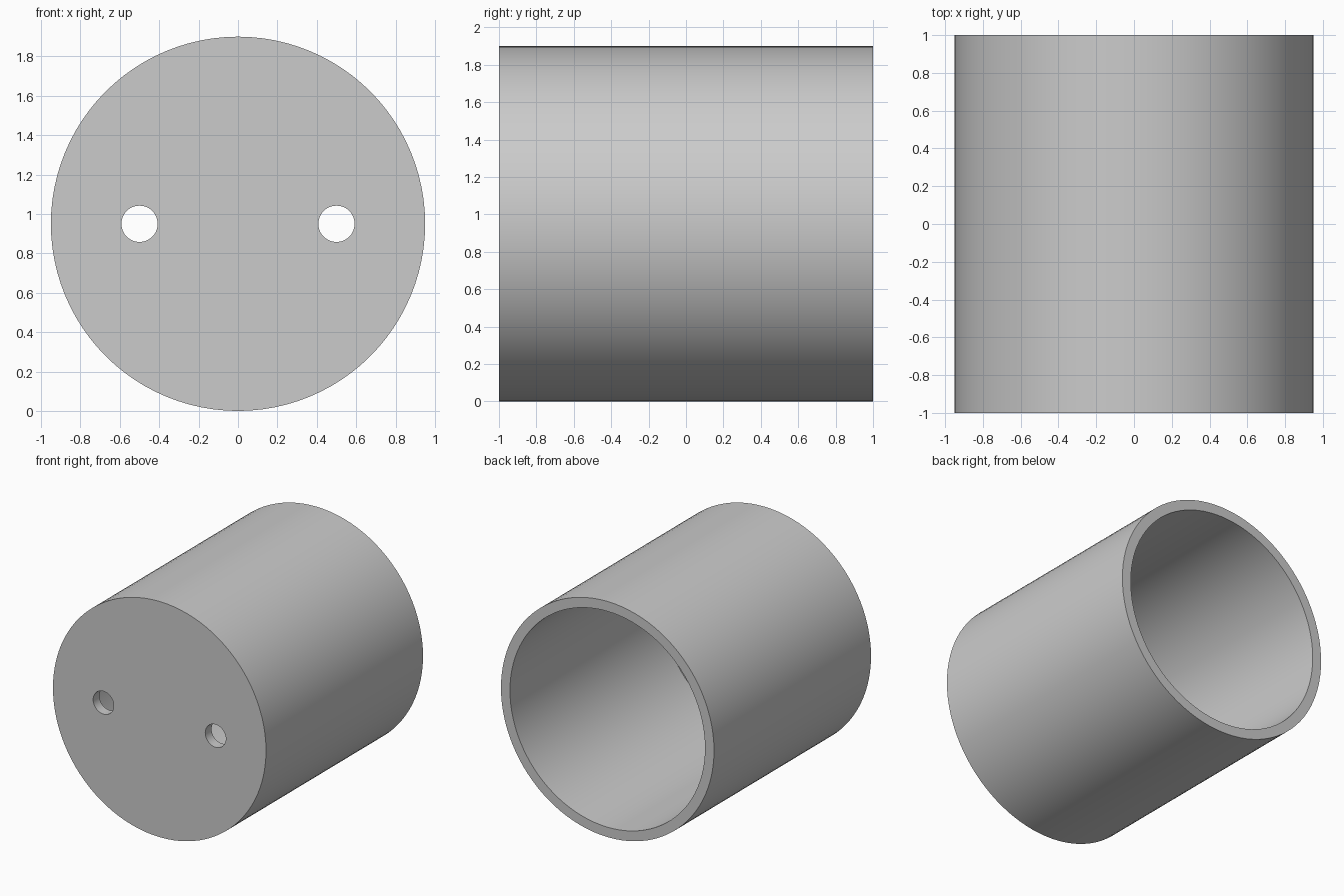
import bpy
import math

default_cube = bpy.data.objects.get("Cube")
if default_cube:
    bpy.data.objects.remove(default_cube, do_unlink=True)

RADIUS = 0.95
WALL = 0.08
HOLE_RADIUS = 0.092
HOLE_X = 0.5

grey = bpy.data.materials.new("light_grey")
grey.use_nodes = True
colour = (0.6, 0.6, 0.6, 1)
grey.diffuse_color = colour
grey.node_tree.nodes["Principled BSDF"].inputs["Base Color"].default_value = colour


def cylinder(name, radius, y_start, y_end, x=0, sides=96):
    """Cylinder lying along y at the height of the cup axis."""
    bpy.ops.mesh.primitive_cylinder_add(
        vertices=sides, radius=radius, depth=y_end - y_start,
        location=(x, (y_start + y_end) / 2, RADIUS),
        rotation=(math.pi / 2, 0, 0))
    obj = bpy.context.object
    obj.name = name
    obj.data.materials.append(grey)
    return obj


def cut(target, cutter):
    """Subtract the cutter and discard it."""
    bpy.context.view_layer.objects.active = target
    mod = target.modifiers.new("cut", 'BOOLEAN')
    mod.operation = 'DIFFERENCE'
    mod.solver = 'EXACT'
    mod.object = cutter
    bpy.ops.object.modifier_apply(modifier=mod.name)
    bpy.data.objects.remove(cutter, do_unlink=True)


# Round cup, closed at the front and open at the back
cup = cylinder("cup_body", RADIUS, -1, 1)
cut(cup, cylinder("bore_cutter", RADIUS - WALL, -1 + WALL, 1.2))

# Two round holes through the front wall
for side in (-1, 1):
    cut(cup, cylinder("hole_cutter", HOLE_RADIUS, -1.2, -0.8, side * HOLE_X, 48))

# Smooth round walls, crisp rims
bpy.ops.object.select_all(action='DESELECT')
cup.select_set(True)
bpy.context.view_layer.objects.active = cup
bpy.ops.object.shade_smooth_by_angle(angle=math.radians(30))
